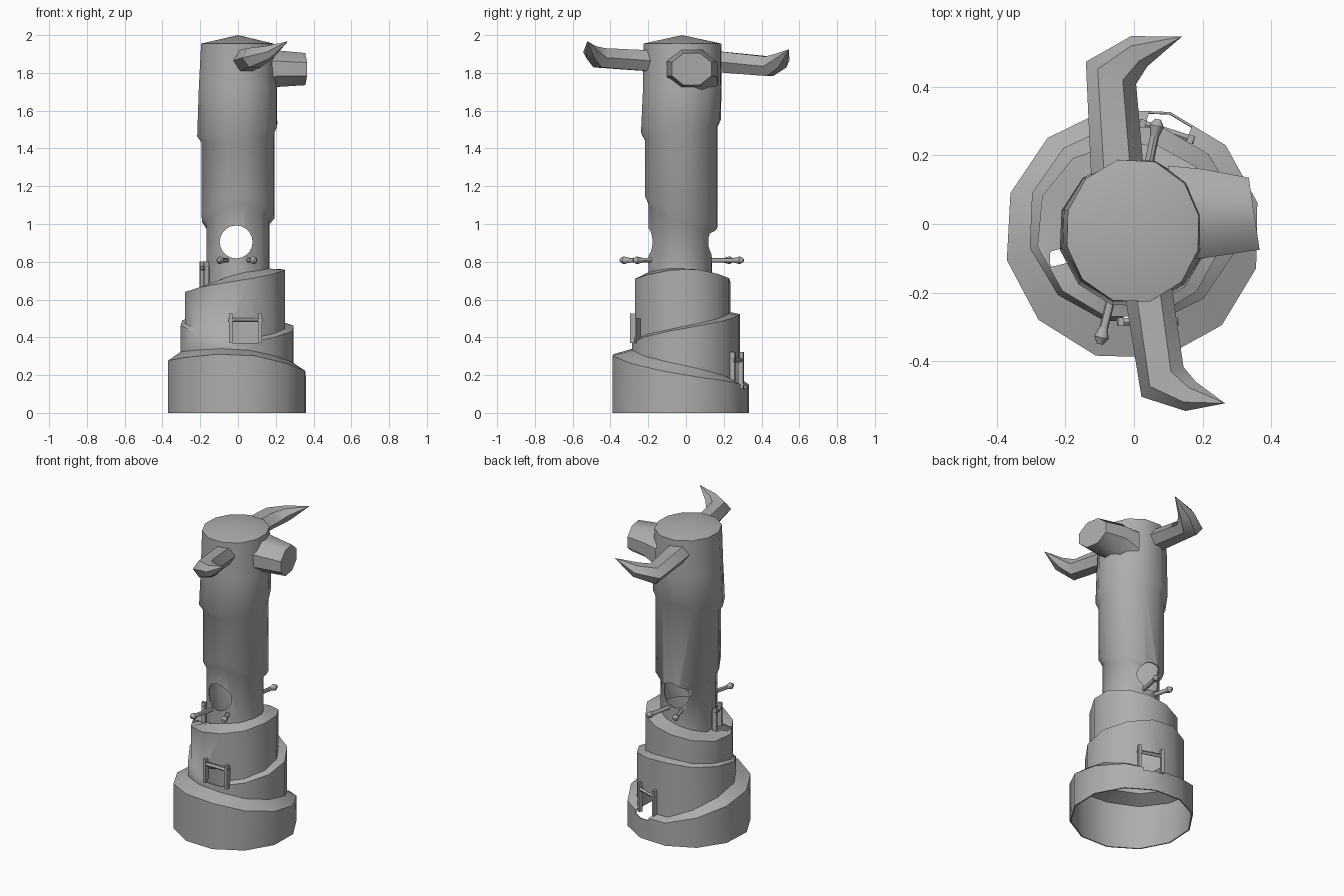
import bpy, bmesh, math
from mathutils import Vector, Matrix

cube = bpy.data.objects.get("Cube")
if cube:
    bpy.data.objects.remove(cube)

stone = bpy.data.materials.new("grey_stone")
stone.use_nodes = True
GREY = (0.42, 0.42, 0.42, 1)
stone.diffuse_color = GREY
stone.node_tree.nodes["Principled BSDF"].inputs["Base Color"].default_value = GREY


def add(name, bm, angle=45):
    me = bpy.data.meshes.new(name)
    bm.to_mesh(me)
    bm.free()
    me.materials.append(stone)
    ob = bpy.data.objects.new(name, me)
    bpy.context.collection.objects.link(ob)
    smooth(ob, angle)
    return ob


def smooth(ob, angle=45):
    bpy.ops.object.select_all(action="DESELECT")
    ob.select_set(True)
    bpy.context.view_layer.objects.active = ob
    bpy.ops.object.shade_smooth_by_angle(angle=math.radians(angle))


def bridge(bm, rings):
    for a, b in zip(rings, rings[1:]):
        n = len(a)
        for i in range(n):
            j = (i + 1) % n
            bm.faces.new((a[i], a[j], b[j], b[i]))


def around(values, ang):
    """Blend values given toward +x, +y, -x, -y."""
    if not isinstance(values, tuple):
        return values
    t = (ang / (math.pi / 2)) % 4
    i = int(t)
    f = t - i
    return values[i] * (1 - f) + values[(i + 1) % 4] * f


def box(name, loc, size, turn):
    bm = bmesh.new()
    m = Matrix.Translation(loc) @ Matrix.Rotation(turn, 4, "Z") @ Matrix.Diagonal((*size, 1))
    bmesh.ops.create_cube(bm, size=1, matrix=m)
    return add(name, bm, 30)


def rod(name, a, b, r1, r2, sides=8):
    a, b = Vector(a), Vector(b)
    d = b - a
    bm = bmesh.new()
    m = Matrix.Translation((a + b) / 2) @ d.to_track_quat("Z", "Y").to_matrix().to_4x4()
    bmesh.ops.create_cone(bm, cap_ends=True, segments=sides, radius1=r1, radius2=r2,
                          depth=d.length, matrix=m)
    return add(name, bm)


# Tower shell: each ring is (centre y, radius, height), with values blended round the compass
foot = (0.37, 0.36, 0.38, 0.38)
mid = (0.305, 0.29, 0.315, 0.29)
top = (0.255, 0.235, 0.29, 0.28)
RINGS = [
    (-0.02, foot, 0),
    (-0.02, foot, (0.20, 0.13, 0.27, 0.32)),
    (0, mid, (0.25, 0.14, 0.32, 0.345)),
    (0, mid, (0.45, 0.53, 0.48, 0.36)),
    (0, top, (0.46, 0.54, 0.49, 0.38)),
    (0, top, (0.77, 0.70, 0.63, 0.70)),
    (-0.03, 0.172, (0.77, 0.72, 0.64, 0.74)),
    (-0.03, 0.172, (1.01, 0.93, 0.98, 1.12)),
    (-0.025, 0.198, (1.04, 0.96, 1.02, 1.17)),
    (-0.025, 0.198, (1.48, 1.53, 1.43, 1.44)),
    (-0.025, (0.213, 0.215, 0.222, 0.22), (1.52, 1.57, 1.46, 1.48)),
    (-0.02, 0.213, 1.72),
    (-0.02, (0.19, 0.215, 0.198, 0.215), 1.955),
]
SIDES = 12
bm = bmesh.new()
rings = []
for cy, rad, high in RINGS:
    ring = []
    for k in range(SIDES):
        a = math.radians(13) + math.tau * k / SIDES
        r = around(rad, a)
        ring.append(bm.verts.new((r * math.cos(a), cy + r * math.sin(a), around(high, a))))
    rings.append(ring)
bridge(bm, rings)
peak = bm.verts.new((0, -0.02, 2.0))
for i in range(SIDES):
    bm.faces.new((rings[-1][i], rings[-1][(i + 1) % SIDES], peak))
tower = add("tower", bm)

# Doorways: centre, sill height, opening size, outward direction
cutters = []
DOORS = [
    ("back", 0.09, 0.255, 0.13, 0.13, 0.16, 72),
    ("front", 0.04, -0.27, 0.37, 0.14, 0.13, 270),
    ("upper", -0.165, -0.07, 0.645, 0.07, 0.13, 194),
]
for name, x, y, z, w, h, deg in DOORS:
    out = math.radians(deg)
    turn = out + math.pi / 2
    side = Vector((math.cos(turn), math.sin(turn), 0))
    base = Vector((x, y, z)) + Vector((math.cos(out), math.sin(out), 0)) * 0.015
    cutters.append(box(name + "_door_cutter", base + Vector((0, 0, h / 2)), (w, 0.16, h), turn))
    for s in (-1, 1):
        box(name + "_door_post", base + side * s * (w / 2 + 0.008) + Vector((0, 0, h * 0.6)),
            (0.018, 0.025, h * 1.2), turn)
    lift = Vector((0, 0, h * 0.93))
    reach = side * (w / 2 + 0.02)
    rod(name + "_door_lintel", base - reach + lift, base + reach + lift, 0.011, 0.011)

# Round opening through the neck
cutters.append(rod("round_hole_cutter", (-0.01, -0.4, 0.905), (-0.01, 0.4, 0.905),
                   0.087, 0.087, 20))

# Hollow the tower and cut the openings
wall = tower.modifiers.new("wall", "SOLIDIFY")
wall.thickness = 0.008
wall.offset = -1
for c in cutters:
    c.hide_render = True
    cut = tower.modifiers.new("cut", "BOOLEAN")
    cut.operation = "DIFFERENCE"
    cut.solver = "EXACT"
    cut.object = c
bpy.context.view_layer.update()
graph = bpy.context.evaluated_depsgraph_get()
carved = bpy.data.meshes.new_from_object(tower.evaluated_get(graph))
tower.modifiers.clear()
tower.data = carved
for c in cutters:
    bpy.data.objects.remove(c)
smooth(tower)

# Pegs with flared, pointed ends below the round opening
PEGS = [(-0.055, -0.17, -0.10, -0.35), (0.05, -0.17, 0.09, -0.28),
        (0.03, 0.11, 0.07, 0.305), (-0.05, 0.11, -0.09, 0.25)]
for x0, y0, x1, y1 in PEGS:
    a, b = Vector((x0, y0, 0.808)), Vector((x1, y1, 0.808))
    d = (b - a).normalized()
    rod("peg", a, b - d * 0.045, 0.013, 0.013)
    rod("peg_head", b - d * 0.05, b - d * 0.02, 0.013, 0.021)
    rod("peg_tip", b - d * 0.02, b, 0.021, 0.009)

# Muzzle: tapered octagonal sections running out along +x
bm = bmesh.new()
sections = []
for x, cy, hw, z0, z1, skew in ((0.10, 0.03, 0.14, 1.66, 1.93, 0),
                                (0.20, 0.03, 0.13, 1.725, 1.92, 0),
                                (0.35, 0.03, 0.105, 1.735, 1.905, 0.15)):
    zc, hz = (z0 + z1) / 2, (z1 - z0) / 2
    ring = []
    for k in range(8):
        a = math.tau * (k + 0.5) / 8
        u, v = math.cos(a) / 0.924, math.sin(a) / 0.924
        ring.append(bm.verts.new((x - skew * hw * u, cy + hw * u, zc + hz * v)))
    sections.append(ring)
bridge(bm, sections)
bm.faces.new(sections[-1])
bmesh.ops.recalc_face_normals(bm, faces=bm.faces)
add("muzzle", bm, 40)


# Horns: tapered tubes that bend forward to a point
def horn(name, path):
    pts = [Vector(p[:3]) for p in path]
    bm = bmesh.new()
    rings = []
    for i, p in enumerate(path[:-1]):
        ahead = (pts[i + 1] - pts[i]).normalized()
        back = (pts[i] - pts[max(i - 1, 0)]).normalized() if i else ahead
        t = (ahead + back).normalized()
        side = t.cross(Vector((0, 0, 1))).normalized()
        up = side.cross(t)
        rings.append([bm.verts.new(pts[i] + side * p[3] * math.cos(math.tau * k / 6)
                                   + up * p[4] * math.sin(math.tau * k / 6))
                      for k in range(6)])
    bridge(bm, rings)
    tip = bm.verts.new(pts[-1])
    for k in range(6):
        bm.faces.new((rings[-1][k], rings[-1][(k + 1) % 6], tip))
    bm.faces.new(rings[0])
    bmesh.ops.recalc_face_normals(bm, faces=bm.faces)
    add(name, bm, 50)


horn("front_horn", [(0.03, -0.12, 1.86, 0.07, 0.065), (0.083, -0.46, 1.88, 0.075, 0.06),
                    (0.165, -0.502, 1.91, 0.045, 0.04), (0.265, -0.522, 1.967, 0, 0)])
horn("back_horn", [(-0.045, 0.10, 1.865, 0.078, 0.065), (-0.067, 0.44, 1.835, 0.08, 0.06),
                   (0.015, 0.503, 1.865, 0.05, 0.045), (0.14, 0.546, 1.925, 0, 0)])
